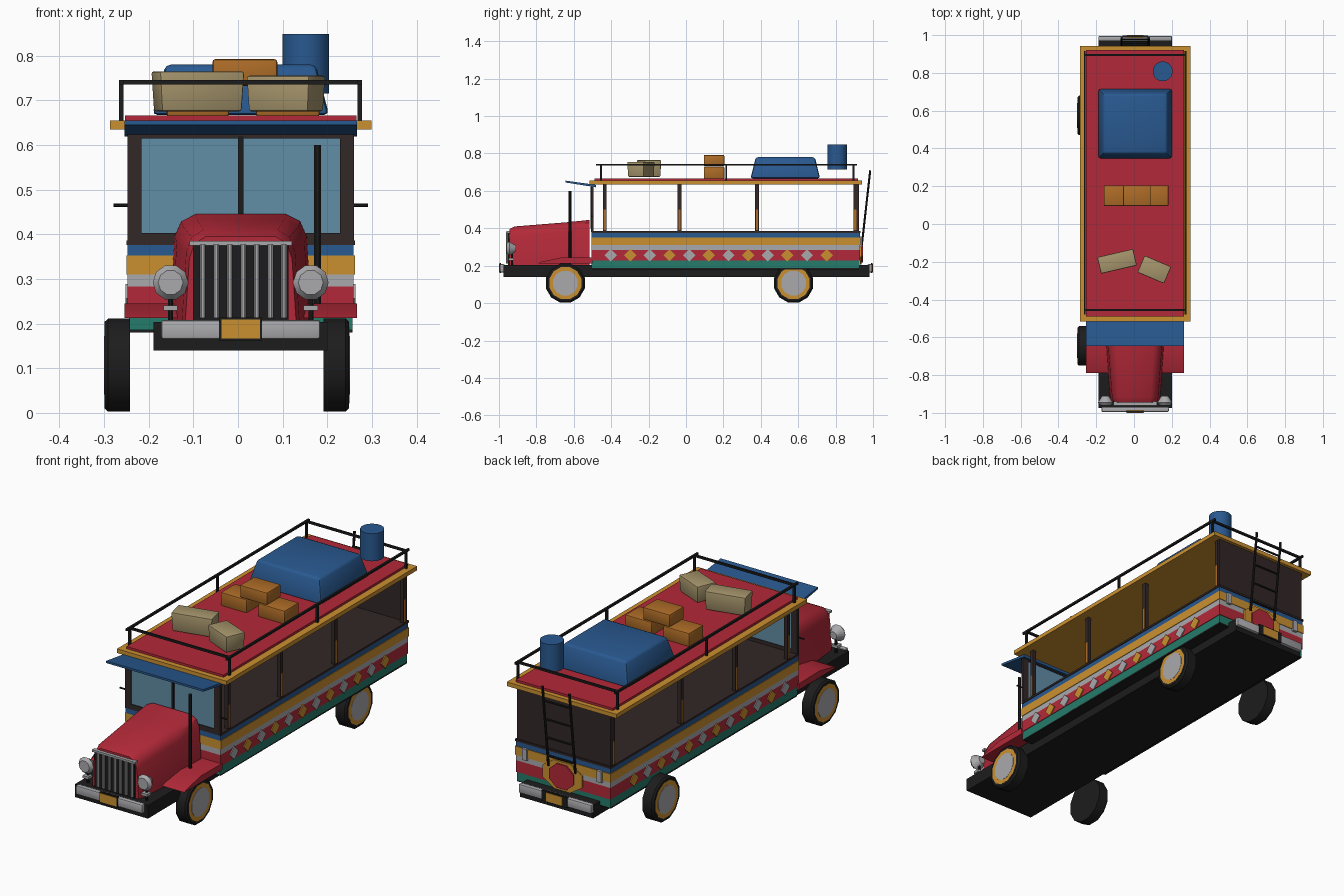
import bpy, bmesh, math
from mathutils import Matrix, Vector

cube = bpy.data.objects.get("Cube")
if cube:
    bpy.data.objects.remove(cube, do_unlink=True)

CX = 0.006  # body centre line


def material(name, r, g, b):
    m = bpy.data.materials.new(name)
    m.use_nodes = True
    m.diffuse_color = (r, g, b, 1)
    m.node_tree.nodes["Principled BSDF"].inputs["Base Color"].default_value = (r, g, b, 1)
    return m


RED = material("red paint", .45, .022, .04)
BLUE = material("blue paint", .022, .10, .28)
YELLOW = material("yellow paint", .60, .28, .03)
TEAL = material("teal paint", .018, .20, .15)
GREY = material("light metal", .40, .40, .42)
BEIGE = material("sack beige", .38, .30, .15)
ORANGE = material("crate orange", .42, .15, .02)
GLASS = material("window glass", .12, .27, .38)
BROWN = material("dark wood", .032, .02, .02)
BLACK = material("black rubber", .012, .012, .012)


def finish(name, bm, mat, smooth=False):
    bmesh.ops.recalc_face_normals(bm, faces=bm.faces)
    me = bpy.data.meshes.new(name)
    bm.to_mesh(me)
    bm.free()
    me.materials.append(mat)
    ob = bpy.data.objects.new(name, me)
    bpy.context.collection.objects.link(ob)
    if smooth:
        bpy.ops.object.select_all(action='DESELECT')
        bpy.context.view_layer.objects.active = ob
        ob.select_set(True)
        bpy.ops.object.shade_smooth_by_angle(angle=math.radians(40))
    return ob


def box(name, mat, x, y, z, taper=1.0, bevel=0, turn=0):
    """Box from (min, max) ranges; taper scales the top face."""
    bm = bmesh.new()
    bmesh.ops.create_cube(bm, size=1)
    for v in bm.verts:
        k = taper if v.co.z > 0 else 1
        v.co = Vector((v.co.x * k * (x[1] - x[0]), v.co.y * k * (y[1] - y[0]), v.co.z * (z[1] - z[0])))
    if bevel:
        bmesh.ops.bevel(bm, geom=bm.edges[:], offset=bevel, segments=2, affect='EDGES', profile=.5)
    bm.transform(Matrix.Translation((sum(x) / 2, sum(y) / 2, sum(z) / 2)) @ Matrix.Rotation(math.radians(turn), 4, 'Z'))
    return finish(name, bm, mat, bool(bevel))


def wide(name, mat, half, y, z, **kw):
    return box(name, mat, (CX - half, CX + half), y, z, **kw)


def rod(name, mat, a, b, r, sides=8, r2=None, squash=1.0, smooth=True):
    """Cylinder or cone between two points."""
    a, b = Vector(a), Vector(b)
    bm = bmesh.new()
    bmesh.ops.create_cone(bm, cap_ends=True, segments=sides, radius1=r, radius2=r if r2 is None else r2,
                          depth=(b - a).length)
    bm.transform(Matrix.Rotation(math.pi / sides, 4, 'Z'))
    bm.transform((b - a).to_track_quat('Z', 'Y').to_matrix().to_4x4())
    bm.transform(Matrix.Diagonal((1, 1, squash, 1)))
    bm.transform(Matrix.Translation((a + b) / 2))
    return finish(name, bm, mat, smooth)


def loft(name, mat, sections):
    bm = bmesh.new()
    rings = [[bm.verts.new(p) for p in s] for s in sections]
    n = len(rings[0])
    for p, q in zip(rings, rings[1:]):
        for i in range(n):
            bm.faces.new((p[i], p[(i + 1) % n], q[(i + 1) % n], q[i]))
    bm.faces.new(rings[0])
    bm.faces.new(rings[-1])
    return finish(name, bm, mat, True)


# Chassis and striped lower body
wide("chassis", BLACK, .195, (-.975, .98), (.14, .203))
wide("floor_pan", BLACK, .25, (-.5, .925), (.18, .188))
for name, mat, z0, z1, half in (("teal_skirt", TEAL, .186, .227, .25), ("red_band", RED, .227, .283, .253),
                                ("grey_band", GREY, .283, .31, .253), ("yellow_band", YELLOW, .31, .352, .256),
                                ("blue_band", BLUE, .352, .376, .253), ("wood_sill", BROWN, .376, .386, .256)):
    wide(name, mat, half, (-.505, .93 + (half - .253)), (z0, z1))

# Diamond ornaments along both sides
for s in (-1, 1):
    for i in range(12):
        bm = bmesh.new()
        bmesh.ops.create_cone(bm, cap_ends=True, segments=4, radius1=.033, radius2=.033, depth=.005)
        bm.transform(Matrix.Translation((CX + s * .255, -.403 + i * .105, .256)) @ Matrix.Rotation(math.pi / 2, 4, 'Y'))
        finish("side_diamond", bm, YELLOW if i % 2 else GREY)

# Window posts with painted lower half
for s in (-1, 1):
    x = CX + s * .243
    for y in (-.435, -.035, .38, .905):
        box("window_post", BROWN, (x - .009, x + .009), (y - .01, y + .01), (.386, .637))
        box("post_paint", ORANGE, (x - .011, x + .011), (y - .006, y + .006), (.39, .5))
    # Windscreen side pillars and mirrors
    box("windscreen_pillar", BROWN, (CX + s * .238 - .016, CX + s * .238 + .016), (-.508, -.495), (.38, .637))
    rod("mirror_arm", BLACK, (CX + s * .25, -.503, .465), (CX + s * .285, -.503, .465), .004)
wide("rear_panel", BROWN, .25, (.915, .926), (.386, .637))

# Windscreen
wide("windscreen_glass", GLASS, .225, (-.504, -.498), (.395, .62))
wide("windscreen_bottom", BROWN, .252, (-.508, -.495), (.38, .403))
wide("windscreen_top", BROWN, .252, (-.508, -.495), (.615, .637))
wide("windscreen_divider", BLACK, .006, (-.51, -.495), (.4, .62))
loft("sun_visor", BLUE, [[(x, -.645, .645), (x, -.645, .655), (x, -.48, .632), (x, -.48, .619)]
                         for x in (CX - .26, CX + .26)])

# Roof
wide("roof_trim", YELLOW, .293, (-.515, .942), (.635, .655))
wide("roof_deck", RED, .259, (-.49, .92), (.655, .666))

# Roof rack
for s in (-1, 1):
    x = CX + s * .267
    box("rack_side_rail", BLACK, (x - .005, x + .005), (-.48, .915), (.735, .745))
    for y in (-.455, .215, .895):
        box("rack_post", BLACK, (x - .005, x + .005), (y - .005, y + .005), (.655, .74))
for y in (-.455, .895):
    wide("rack_cross_rail", BLACK, .272, (y - .005, y + .005), (.735, .745))

# Roof cargo
wide("tarp_load", BLUE, .198, (.345, .717), (.667, .78), taper=.85, bevel=.012)
rod("barrel", BLUE, (.152, .808, .715), (.152, .808, .848), .053, 16)
for x0, x1, z0, z1 in ((-.16, -.02, .664, .73), (.04, .183, .664, .73), (-.057, .088, .732, .792)):
    box("crate", ORANGE, (x0, x1), (.095, .205), (z0, z1), bevel=.006)
box("sack_large", BEIGE, (-.182, .002), (-.24, -.155), (.675, .765), taper=1.06, bevel=.006, turn=13)
box("sack_small", BEIGE, (.035, .18), (-.287, -.195), (.675, .755), taper=1.06, bevel=.006, turn=-23)


# Bonnet lofted from the grille back to the cowl
def bonnet_section(y, w, top):
    half = [(w * 1.08, .204), (w, top - .05), (w * .9, top - .016), (w * .68, top)]
    return [(CX + x, y, z) for x, z in half] + [(CX - x, y, z) for x, z in reversed(half)]


loft("bonnet", RED, [bonnet_section(-.945, .115, .395), bonnet_section(-.915, .122, .41),
                     bonnet_section(-.64, .143, .432), bonnet_section(-.515, .148, .445)])
wide("grille_recess", BLACK, .107, (-.952, -.94), (.205, .382))
wide("grille_top", GREY, .115, (-.96, -.94), (.375, .385))
for i in range(7):
    rod("grille_bar", GREY, (-.08 + i * .0303 + .001, -.957, .213), (-.08 + i * .0303 + .001, -.957, .377), .007)

# Fenders, headlights and exhaust
for s in (-1, 1):
    x0, x1 = sorted((CX + s * .13, CX + s * .26))
    loft("front_fender", RED, [[(x, -.79, .213), (x, -.77, .222), (x, -.66, .245), (x, -.5, .243),
                                (x, -.5, .213)] for x in (x0, x1)])
    x = CX + s * .157
    rod("headlight_shell", GREY, (x, -.91, .292), (x, -.945, .292), .018, 10, r2=.04)
    rod("headlight_lens", GREY, (x, -.945, .292), (x, -.96, .292), .04, 10, r2=.028)
    box("marker_lamp", GREY, (x - .016, x + .016), (-.95, -.92), (.229, .241))
    rod("headlight_stem", BLACK, (x, -.93, .2), (x, -.93, .27), .006)
rod("exhaust_stack", BLACK, (.178, -.62, .22), (.178, -.62, .6), .008)

# Bumpers and plates
wide("front_bumper", GREY, .178, (-.995, -.97), (.165, .208), bevel=.006)
wide("rear_bumper", GREY, .195, (.97, .995), (.165, .208), bevel=.006)
for s in (-1, 1):
    y = s * .993
    wide("plate_frame", BLACK, .048 if s < 0 else .068, (y - .005, y + .005), (.162, .214))
    wide("number_plate", YELLOW, .043, (y - .007, y + .007), (.167, .209))

# Rear ladder, medallion and tail lamps
for s in (-1, 1):
    rod("ladder_rail", BLACK, (CX + s * .072, .94, .31), (CX + s * .072, .985, .71), .006)
    box("tail_lamp", GREY, (CX + s * .2 - .012, CX + s * .2 + .012), (.925, .942), (.3, .355))
for i in range(4):
    y, z = .946 + i * .0105, .36 + i * .093
    rod("ladder_rung", BLACK, (CX - .072, y, z), (CX + .072, y, z), .005)
rod("rear_medallion_rim", YELLOW, (CX, .93, .275), (CX, .938, .275), .115, 8, squash=.65, smooth=False)
rod("rear_medallion", RED, (CX, .936, .275), (CX, .945, .275), .07, 8, squash=.9, smooth=False)

# Wheels with rim ring and hub on the outer face
for s, x in ((-1, -.271), (1, .221)):
    for y in (-.645, .575):
        out = x + s * .028
        rod("tyre", BLACK, (x - s * .029, y, .107), (x + s * .02, y, .107), .108, 12)
        rod("tyre_shoulder", BLACK, (x + s * .02, y, .107), (out, y, .107), .108, 12, r2=.1)
        rod("rim_ring", YELLOW, (out - s * .003, y, .107), (out + s * .0005, y, .107), .089, 12)
        rod("hub", GREY, (out - s * .002, y, .107), (out + s * .0015, y, .107), .068, 12)
